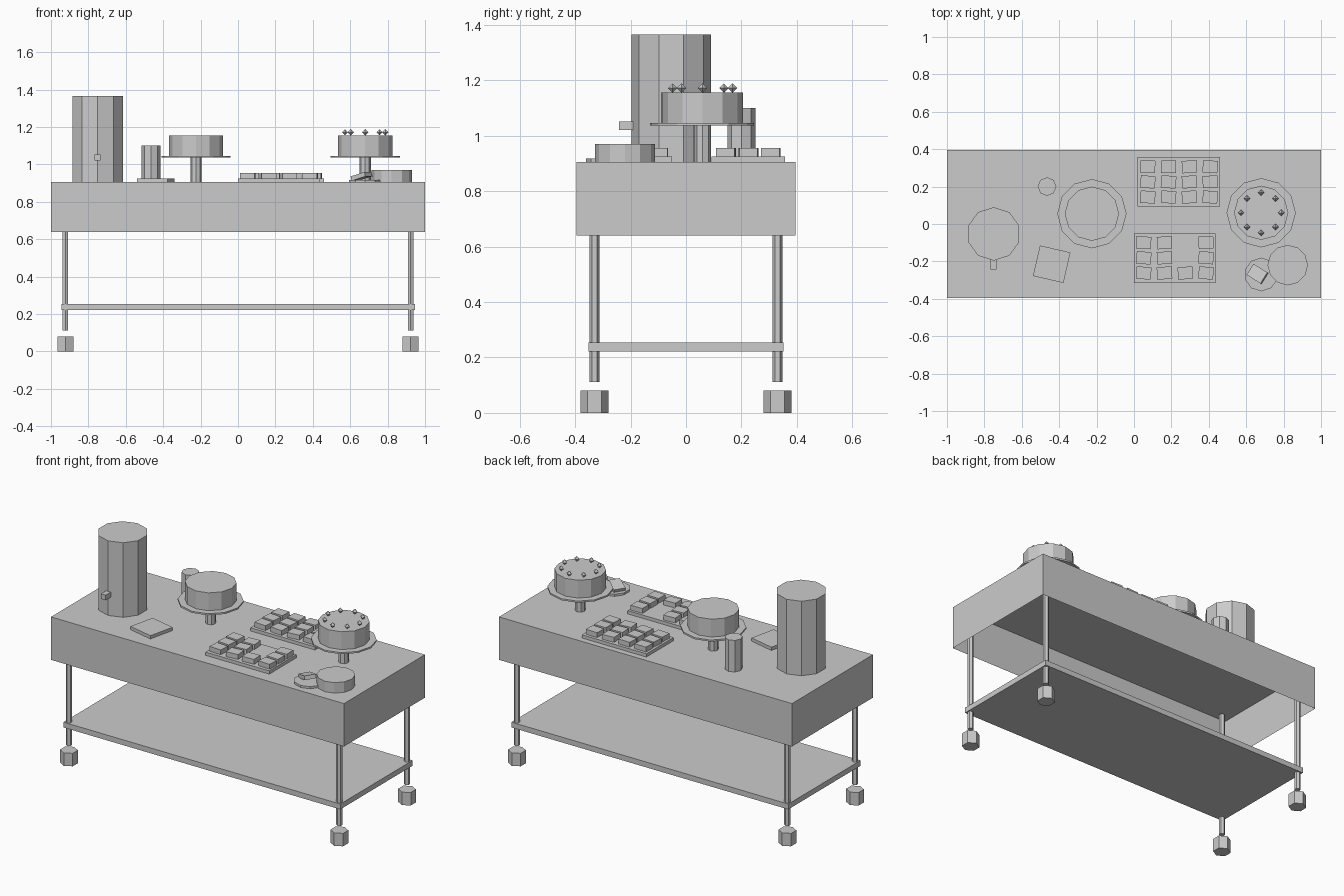
import bpy
import bmesh
import random
from math import radians, sin, cos, pi
from mathutils import Matrix, Vector, Euler

if "Cube" in bpy.data.objects:
    bpy.data.objects.remove(bpy.data.objects["Cube"], do_unlink=True)

random.seed(4)
TOP = 0.905

grey = bpy.data.materials.new("plain_grey")
grey.use_nodes = True
grey.diffuse_color = (0.6, 0.6, 0.6, 1)
grey.node_tree.nodes["Principled BSDF"].inputs["Base Color"].default_value = (0.6, 0.6, 0.6, 1)


def finish(name, bm):
    mesh = bpy.data.meshes.new(name)
    bm.to_mesh(mesh)
    bm.free()
    mesh.materials.append(grey)
    obj = bpy.data.objects.new(name, mesh)
    bpy.context.collection.objects.link(obj)
    return obj


def box(name, center, size, rot=(0, 0, 0), open_bottom=False):
    bm = bmesh.new()
    turn = Euler([radians(a) for a in rot]).to_matrix().to_4x4()
    bmesh.ops.create_cube(bm, size=1, matrix=Matrix.Diagonal((*size, 1)))
    if open_bottom:
        bm.normal_update()
        under = [f for f in bm.faces if f.normal.z < -0.5]
        bmesh.ops.delete(bm, geom=under, context='FACES')
    bm.transform(Matrix.Translation(center) @ turn)
    return finish(name, bm)


def prism(name, x, y, z0, z1, radius, sides):
    """Upright prism with a corner pointing to the back."""
    bm = bmesh.new()
    ring = [bm.verts.new((x - radius * sin(2 * pi * i / sides),
                          y + radius * cos(2 * pi * i / sides), z0)) for i in range(sides)]
    base = bm.faces.new(ring)
    lid = bmesh.ops.extrude_face_region(bm, geom=[base], use_keep_orig=True)
    verts = [v for v in lid["geom"] if isinstance(v, bmesh.types.BMVert)]
    bmesh.ops.translate(bm, verts=verts, vec=Vector((0, 0, z1 - z0)))
    bmesh.ops.recalc_face_normals(bm, faces=bm.faces)
    return finish(name, bm)


# Table: hollow skirted top, shelf, legs and casters
box("table_top", (0, 0, 0.7725), (2, 0.79, 0.265), open_bottom=True)
box("lower_shelf", (0, 0, 0.2375), (1.89, 0.705, 0.033))
for xs, side in ((1, "left"), (-1, "right")):
    for ys, end in ((-1, "front"), (1, "back")):
        prism(f"{end}_{side}_leg", xs * 0.923, ys * 0.33, 0.112, 0.89, 0.0175, 6)
        prism(f"{end}_{side}_wheel", xs * 0.923, ys * 0.33, 0, 0.08, 0.05, 6)

# Drinks urn with spigot, cup stack and napkin pile
prism("urn", -0.75, -0.053, TOP, 1.365, 0.143, 10)
box("urn_spigot", (-0.75, -0.212, 1.036), (0.032, 0.06, 0.032))
prism("cup_stack", -0.465, 0.2, TOP, 1.1, 0.05, 8)
box("napkin_pile", (-0.44, -0.215, 0.915), (0.167, 0.167, 0.02), (0, 0, -13))


# Two cakes on stands
def cake_stand(name, x, y):
    prism(name + "_post", x, y, TOP, 1.036, 0.03, 8)
    prism(name + "_plate", x, y, 1.036, 1.046, 0.185, 12)
    prism(name + "_cake", x, y, 1.046, 1.156, 0.145, 12)


cake_stand("plain", -0.225, 0.055)
cake_stand("cherry", 0.68, 0.06)

# Ring of small octahedral cherries
bm = bmesh.new()
for i in range(8):
    a = i * pi / 4
    spot = Matrix.Translation((0.68 + 0.108 * cos(a), 0.06 + 0.108 * sin(a), 1.172))
    bmesh.ops.create_uvsphere(bm, u_segments=4, v_segments=2, radius=0.017, matrix=spot)
finish("cherries", bm)


# Trays of slightly turned square bakes
def bake_tray(name, x, y, size, first, missing=()):
    box(name, (x, y, 0.915), (*size, 0.02))
    for col in range(4):
        for row in range(3):
            if (col, row) in missing:
                continue
            px, py = first[0] + col * 0.111, first[1] + row * 0.081
            box(f"{name}_bake", (px, py, 0.938), (0.079, 0.066, 0.034),
                (0, 0, random.uniform(-6, 6)))


bake_tray("back_tray", 0.24, 0.225, (0.44, 0.265), (0.074, 0.144))
bake_tray("front_tray", 0.217, -0.183, (0.435, 0.265), (0.052, -0.262),
          missing=((2, 1), (2, 2)))

# Serving plate with a tilted slice, and a round cake beside it
prism("serving_plate", 0.68, -0.27, TOP, 0.918, 0.09, 10)
box("cake_slice", (0.66, -0.267, 0.936), (0.09, 0.07, 0.024), (0, -15, -32))
prism("round_cake", 0.822, -0.22, TOP, 0.97, 0.108, 12)
